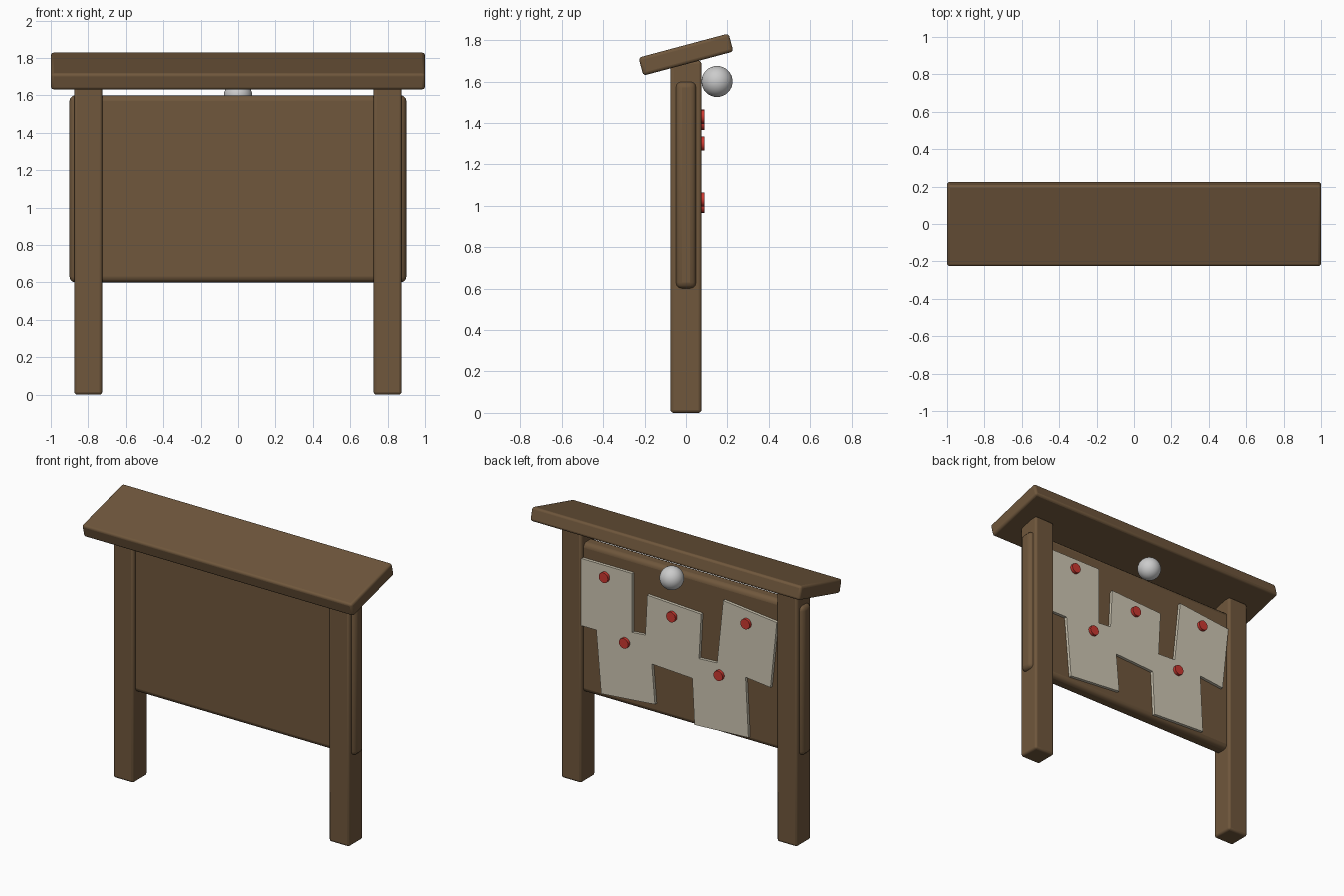
import bpy
from math import radians, sin, cos

if "Cube" in bpy.data.objects:
    bpy.data.objects.remove(bpy.data.objects["Cube"])


def material(name, rgb):
    m = bpy.data.materials.new(name)
    m.diffuse_color = (*rgb, 1)
    m.use_nodes = True
    m.node_tree.nodes["Principled BSDF"].inputs["Base Color"].default_value = m.diffuse_color
    return m


wood = material("wood", (0.16, 0.095, 0.045))
paper = material("paper", (0.62, 0.57, 0.45))
red = material("red", (0.6, 0.04, 0.03))


def box(name, loc, size, mat, bevel=0.0, tilt=(0, 0, 0)):
    bpy.ops.mesh.primitive_cube_add(size=1, location=loc)
    o = bpy.context.object
    o.name = name
    o.scale = size
    bpy.ops.object.transform_apply(location=False, rotation=False, scale=True)
    o.rotation_euler = tilt
    o.data.materials.append(mat)
    if bevel:
        b = o.modifiers.new("bevel", 'BEVEL')
        b.width = bevel
        b.segments = 3
        bpy.ops.object.shade_smooth_by_angle(angle=radians(35))
    return o


# Frame: two posts, board and sloping roof
for side, x in (("left", -0.8), ("right", 0.8)):
    box(side + "_post", (x, 0, 0.85), (0.15, 0.15, 1.7), wood, 0.015)
box("board", (0, 0, 1.1), (1.8, 0.1, 1.0), wood, 0.03)
box("roof", (0, 0, 1.73), (2.0, 0.45, 0.09), wood, 0.015, (radians(15), 0, 0))

# Notes pinned on the back: centre x, centre z, tilt in degrees, pin z
notes = [(0.55, 1.28, 0, 1.43), (0.05, 1.155, 3, 1.30), (-0.5, 1.26, 6, 1.40),
         (0.4, 0.88, -5, 1.03), (-0.3, 0.85, -3, 1.00)]
for i, (x, z, tilt, pin_z) in enumerate(notes, 1):
    box(f"note_{i}", (x, 0.06, z), (0.4, 0.02, 0.45), paper,
        tilt=(0, radians(-tilt), 0))
    bpy.ops.mesh.primitive_cylinder_add(vertices=16, radius=0.034, depth=0.03,
                                        location=(x, 0.075, pin_z),
                                        rotation=(radians(90), 0, 0))
    pin = bpy.context.object
    pin.name = f"pin_{i}"
    pin.data.materials.append(red)
    bpy.ops.object.shade_smooth_by_angle(angle=radians(35))

# Round lamp under the roof overhang
bpy.ops.mesh.primitive_uv_sphere_add(segments=32, ring_count=16, radius=0.075,
                                     location=(0, 0.15, 1.6))
bpy.context.object.name = "lamp"
bpy.ops.object.shade_smooth()
